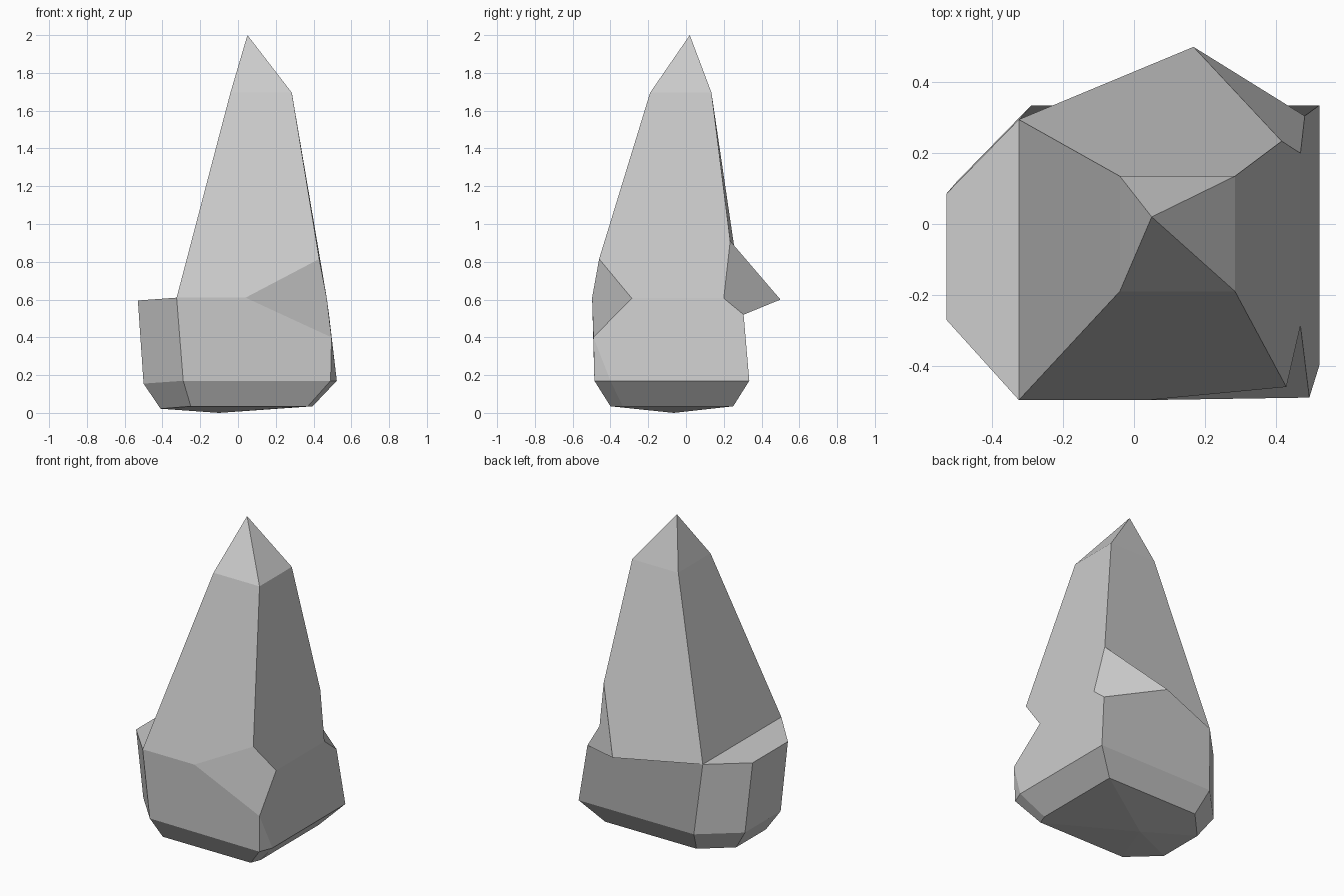
import bpy
import bmesh

# Remove the default cube
cube = bpy.data.objects.get("Cube")
if cube:
    bpy.data.objects.remove(cube, do_unlink=True)


def make_material(name, colour):
    mat = bpy.data.materials.new(name)
    mat.use_nodes = True
    mat.diffuse_color = colour
    mat.node_tree.nodes["Principled BSDF"].inputs["Base Color"].default_value = colour
    return mat


bm = bmesh.new()


def point(x, y, z):
    return bm.verts.new((x, y, z))


def face(*corners):
    return bm.faces.new(corners)


def fan(loop, tip):
    """Join a closed loop to a single tip."""
    for i, corner in enumerate(loop):
        face(corner, loop[(i + 1) % len(loop)], tip)


def bridge(lower, upper):
    """Join two closed loops of equal length with quads."""
    for i in range(len(lower)):
        j = (i + 1) % len(lower)
        face(lower[i], lower[j], upper[j], upper[i])


# Underside: shallow point, small lower loop, wider belt loop
underside_tip = point(-0.10, -0.065, 0)
lower_loop = [point(*p) for p in (
    (-0.25, -0.40, 0.035), (0.37, -0.40, 0.035), (0.395, -0.335, 0.035),
    (0.395, 0.25, 0.035), (-0.25, 0.25, 0.035), (-0.41, 0.08, 0.022),
    (-0.41, -0.22, 0.022))]
belt_loop = [point(*p) for p in (
    (-0.29, -0.475, 0.17), (0.49, -0.485, 0.17), (0.523, -0.40, 0.17),
    (0.523, 0.335, 0.17), (-0.29, 0.335, 0.17), (-0.50, 0.12, 0.155),
    (-0.50, -0.24, 0.155))]
fan(lower_loop[::-1], underside_tip)
bridge(lower_loop, belt_loop)
belt_fl, belt_fr, belt_rf, belt_br, belt_bl, belt_lb, belt_lf = belt_loop

# Crown: a square neck closed by a peak
peak = point(0.05, 0.02, 2.0)
neck = [point(x, y, 1.695) for x, y in (
    (-0.04, -0.19), (0.285, -0.19), (0.285, 0.135), (-0.04, 0.135))]
fan(neck, peak)
neck_fl, neck_fr, neck_br, neck_bl = neck

# Left ledge corners
shoulder_front = point(-0.325, -0.497, 0.61)
shoulder_back = point(-0.325, 0.295, 0.61)
ledge_front = point(-0.53, -0.27, 0.595)
ledge_back = point(-0.53, 0.085, 0.595)

# Chipped front corner
chip_left = point(0.04, -0.497, 0.61)
chip_top = point(0.43, -0.46, 0.815)
chip_side = point(0.47, -0.287, 0.607)
chip_low = point(0.495, -0.49, 0.40)

# Chipped back corner with a jutting point
jut = point(0.168, 0.50, 0.60)
notch_top = point(0.417, 0.234, 0.91)
notch_side = point(0.47, 0.20, 0.607)
notch_low = point(0.482, 0.305, 0.52)

# Ledge and the two cut corners below it
face(shoulder_front, shoulder_back, ledge_back, ledge_front)
face(belt_lf, ledge_front, ledge_back, belt_lb)
face(belt_fl, shoulder_front, ledge_front, belt_lf)
face(belt_lb, ledge_back, shoulder_back, belt_bl)

# Chip faces
face(chip_left, chip_low, chip_side, chip_top)
face(jut, notch_top, notch_side, notch_low)
face(belt_fr, belt_rf, chip_low)

# Tall upper sides
face(shoulder_front, chip_left, chip_top, neck_fr, neck_fl)
face(chip_top, chip_side, notch_side, notch_top, neck_br, neck_fr)
face(jut, shoulder_back, neck_bl, neck_br, notch_top)
face(shoulder_back, shoulder_front, neck_fl, neck_bl)

# Lower sides
face(belt_fl, belt_fr, chip_low, chip_left, shoulder_front)
face(belt_rf, belt_br, notch_low, notch_side, chip_side, chip_low)
face(jut, notch_low, belt_br, belt_bl, shoulder_back)

bmesh.ops.recalc_face_normals(bm, faces=bm.faces[:])

mesh = bpy.data.meshes.new("rock_spire")
bm.to_mesh(mesh)
bm.free()
mesh.materials.append(make_material("pale grey stone", (0.6, 0.6, 0.6, 1)))
rock_spire = bpy.data.objects.new("rock_spire", mesh)
bpy.context.collection.objects.link(rock_spire)
